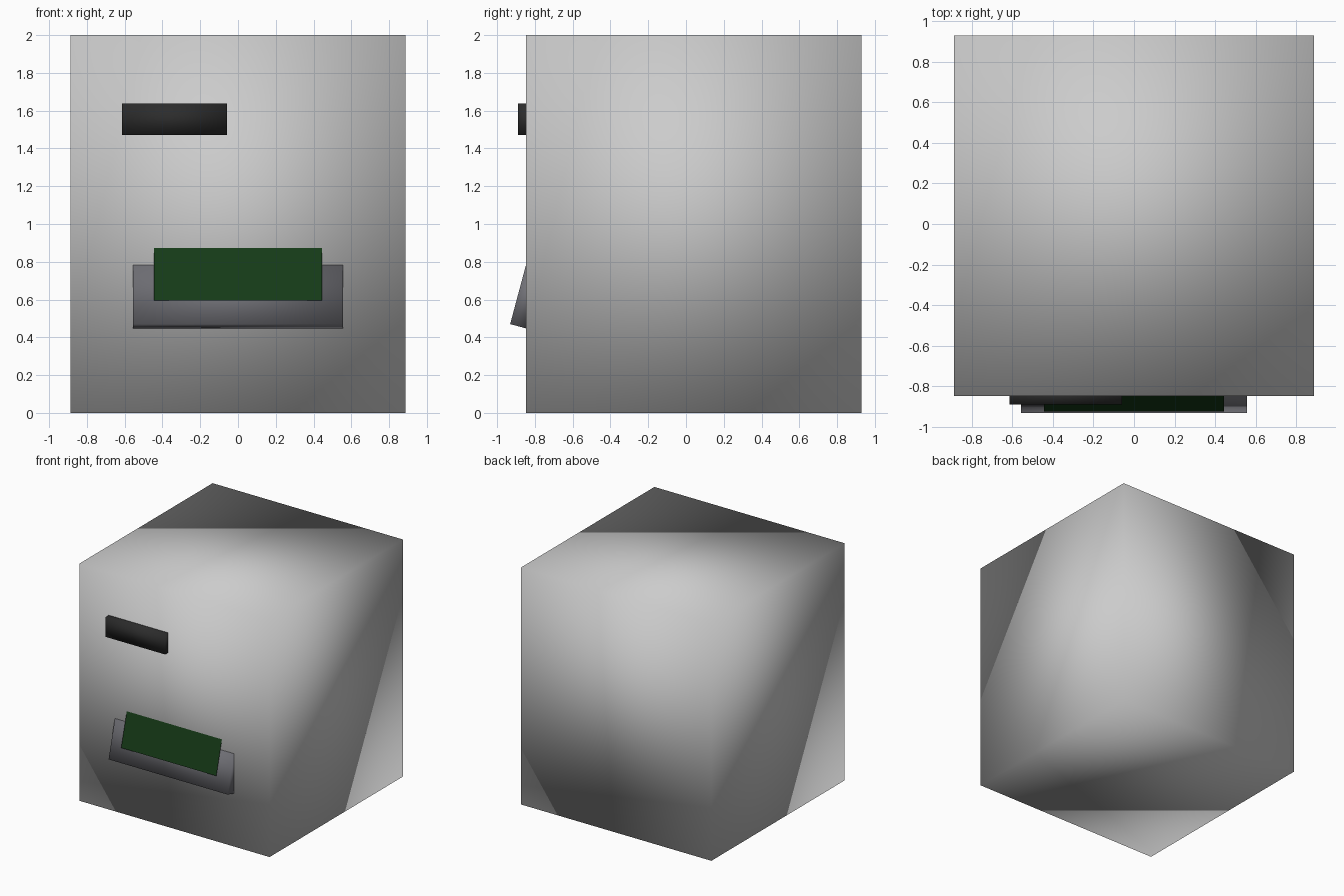
import bpy, math
from mathutils import Vector, Matrix

if "Cube" in bpy.data.objects:
    bpy.data.objects.remove(bpy.data.objects["Cube"])


def paint(obj, name, rgb):
    mat = bpy.data.materials.new(name)
    mat.diffuse_color = (*rgb, 1)
    mat.use_nodes = True
    mat.node_tree.nodes["Principled BSDF"].inputs["Base Color"].default_value = mat.diffuse_color
    obj.data.materials.append(mat)


def bake(obj, name, matrix, smooth=True):
    obj.name = obj.data.name = name
    obj.data.transform(matrix)
    if smooth:
        obj.data.shade_smooth()
    return obj


def box(name, lo, hi, place=Matrix()):
    lo, hi = Vector(lo), Vector(hi)
    bpy.ops.mesh.primitive_cube_add(size=1)
    local = Matrix.Translation((lo + hi) / 2) @ Matrix.Diagonal((*(hi - lo), 1))
    return bake(bpy.context.object, name, place @ local)


# Cabinet body: plain block with soft shading across its corners
box("cabinet_body", (-0.888, -0.847, 0), (0.888, 0.93, 2))

# Dark slot plate on the upper left of the front
slot = box("slot_plate", (-0.614, -0.889, 1.472), (-0.058, -0.805, 1.639))
paint(slot, "slot_black", (0.025, 0.025, 0.025))

# Control panel leaning back into the body; local origin is its lower front edge
tilt = Matrix.Rotation(math.radians(-15), 4, 'X')
panel = box("tilted_panel", (-0.556, 0, 0), (0.556, 0.11, 0.333),
            Matrix.Translation((0, -0.931, 0.47)) @ tilt)
paint(panel, "panel_grey", (0.17, 0.17, 0.19))

# Thin green screen floating parallel to the panel
w, h = 0.444, 0.29
bpy.ops.mesh.primitive_plane_add(size=1)
lay = (Matrix.Translation((0, -0.923, 0.594)) @ tilt @ Matrix.Translation((0, 0, h / 2))
       @ Matrix.Rotation(math.radians(90), 4, 'X') @ Matrix.Diagonal((2 * w, h, 1, 1)))
screen = bake(bpy.context.object, "green_screen", lay, smooth=False)
paint(screen, "screen_green", (0.008, 0.045, 0.009))
